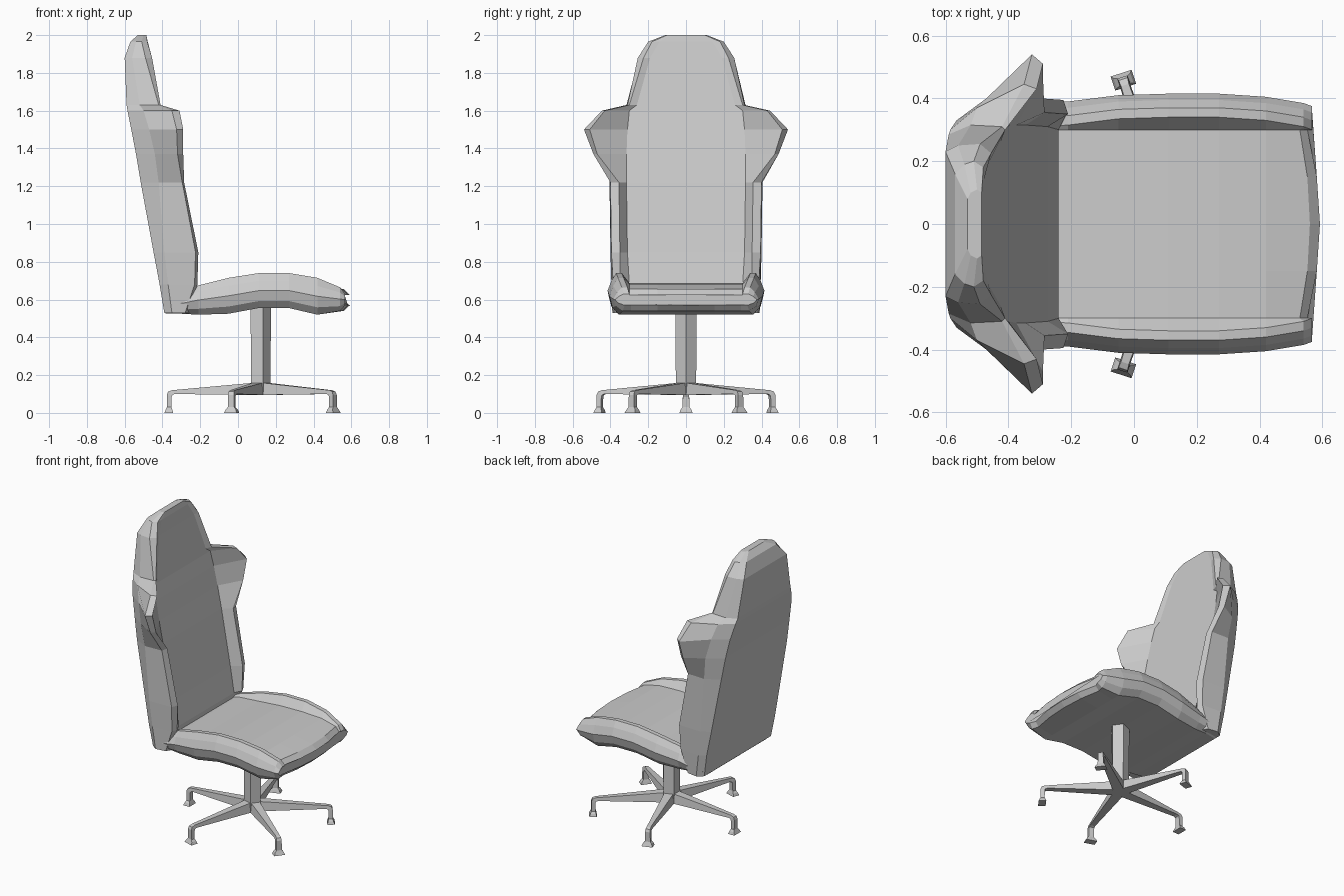
import bpy, bmesh
from math import radians
from mathutils import Matrix, Vector


def loft(name, rings, matrix=Matrix()):
    """Skin a list of equal-length closed rings and cap both ends."""
    bm = bmesh.new()
    rows = [[bm.verts.new(matrix @ Vector(p)) for p in ring] for ring in rings]
    n = len(rows[0])
    for a, b in zip(rows, rows[1:]):
        for i in range(n):
            j = (i + 1) % n
            bm.faces.new((a[i], a[j], b[j], b[i]))
    bm.faces.new(rows[0])
    bm.faces.new(rows[-1])
    bmesh.ops.recalc_face_normals(bm, faces=bm.faces)
    mesh = bpy.data.meshes.new(name)
    bm.to_mesh(mesh)
    bm.free()
    obj = bpy.data.objects.new(name, mesh)
    bpy.context.collection.objects.link(obj)
    return obj


def mirrored(half):
    """Close a half ring (first and last points on y = 0) across the y = 0 plane."""
    return half + [(x, -y, z) for x, y, z in reversed(half[1:-1])]


# Backrest: height, then x,y of rear edge, side, outer edge, front edge, panel edge
back_rows = [
    (0.53, -.39, .36, -.35, .39, -.28, .38, -.25, .33, -.24, .30),
    (0.68, -.415, .37, -.37, .395, -.23, .385, -.215, .35, -.24, .30),
    (0.85, -.447, .365, -.39, .40, -.225, .395, -.21, .35, -.275, .31),
    (1.22, -.515, .355, -.42, .405, -.295, .40, -.285, .355, -.345, .315),
    (1.37, -.54, .345, -.44, .42, -.32, .49, -.29, .47, -.375, .315),
    (1.50, -.565, .33, -.47, .40, -.325, .54, -.29, .51, -.40, .31),
    (1.60, -.585, .30, -.50, .37, -.35, .445, -.31, .43, -.42, .30),
    (1.63, -.59, .285, -.52, .315, -.42, .31, -.41, .30, -.425, .26),
    (1.88, -.60, .23, -.56, .25, -.49, .255, -.455, .225, -.465, .19),
    (1.965, -.57, .16, -.54, .19, -.51, .20, -.48, .18, -.478, .14),
    (2.00, -.53, .08, -.52, .10, -.50, .11, -.485, .10, -.485, .08),
]
rings = []
for z, *v in back_rows:
    pts = [(v[i], v[i + 1], z) for i in range(0, 10, 2)]
    rings.append(mirrored([(v[0], 0, z)] + pts + [(v[8], 0, z)]))
loft("backrest", rings)

# Seat: x, bottom z, bolster top z, cushion z, half width, front bulge
seat_rows = [
    (-.385, .525, .600, .60, .37, 0),
    (-.30, .525, .635, .63, .385, 0),
    (-.21, .52, .675, .66, .39, 0),
    (-.05, .525, .715, .672, .41, 0),
    (.11, .555, .74, .685, .415, 0),
    (.27, .555, .74, .688, .415, 0),
    (.42, .52, .715, .682, .405, 0),
    (.54, .54, .665, .655, .385, .02),
    (.567, .57, .63, .625, .375, .025),
]
rings = []
for x, zb, zt, zc, w, d in seat_rows:
    h = zt - zb
    rings.append(mirrored([
        (x + d, 0, zc), (x + d * .6, .15, zc), (x - d * .6, .30, zc),
        (x, w - .075, zt), (x, w - .045, zt), (x, w - .02, zt - .22 * h),
        (x, w, zb + .5 * h), (x, w - .015, zb + .2 * h), (x, w - .05, zb),
        (x - d * .6, .29, zb), (x + d * .6, .15, zb), (x + d, 0, zb)]))
loft("seat", rings)

# Central column, five sided
BASE = (.115, 0, 0)
bpy.ops.mesh.primitive_cone_add(vertices=5, radius1=.056, radius2=.06, depth=.47,
                                location=(.115, 0, .335))
column = bpy.context.object
column.name = "column"
column.data.transform(Matrix.Rotation(radians(-90), 4, 'Z'))

# Five legs with down-turned ends: outer r,z, inner r,z, outer and inner half width
leg_rows = [
    (0, .165, 0, .095, .002, .002),
    (.048, .158, .048, .095, .028, .034),
    (.465, .12, .45, .10, .013, .017),
    (.485, .112, .462, .095, .015, .017),
    (.492, .095, .466, .085, .017, .017),
    (.492, .03, .467, .03, .018, .018),
    (.497, .018, .463, .018, .028, .028),
    (.505, 0, .458, 0, .035, .035),
]
for k in range(5):
    m = Matrix.Translation(BASE) @ Matrix.Rotation(radians(180 + 72 * k), 4, 'Z')
    loft(f"base_leg_{k + 1}",
         [[(ro, -wo, zo), (ro, wo, zo), (ri, wi, zi), (ri, -wi, zi)]
          for ro, zo, ri, zi, wo, wi in leg_rows], m)

# Column orientation: one corner between each pair of legs, facing the front edge
vs = column.data.vertices
a = max(vs, key=lambda v: v.co.xy.length).co
turn = -Vector((1, 0)).angle_signed(a.xy)
for s in (turn, -turn):
    r = Matrix.Rotation(s, 4, 'Z') @ a
    if abs(r.y) < 1e-4 and r.x > 0:
        column.data.transform(Matrix.Rotation(s, 4, 'Z'))
        break
